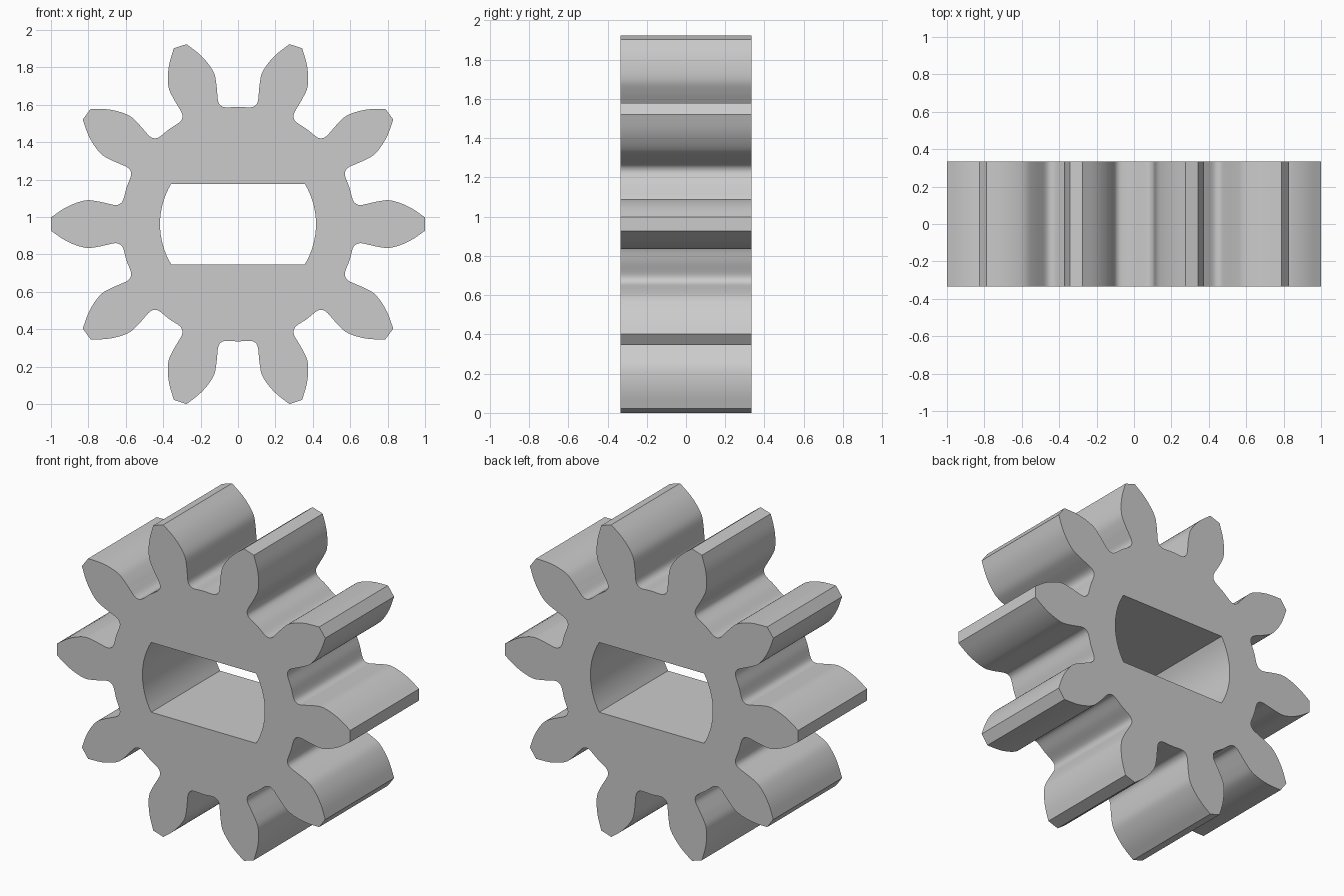
import bpy, bmesh
from math import sin, cos, pi, asin
from mathutils import Vector, Matrix

if "Cube" in bpy.data.objects:
    bpy.data.objects.remove(bpy.data.objects["Cube"])

TEETH, CENTER_Z, HALF_DEPTH = 10, 0.962, 0.335
HOLE_R, HOLE_H = 0.417, 0.215


def smooth_path(pts, steps=4):
    """Catmull-Rom curve through the points."""
    p = [2 * pts[0] - pts[1]] + pts + [2 * pts[-1] - pts[-2]]
    out = []
    for a, b, c, d in zip(p, p[1:], p[2:], p[3:]):
        for i in range(steps):
            t = i / steps
            out.append(0.5 * (2 * b + (c - a) * t + (2 * a - 5 * b + 4 * c - d) * t**2
                              + (3 * b - a - 3 * c + d) * t**3))
    return out + [pts[-1]]


# Gap between two teeth: half profile (sideways, radial), mirrored
half = [Vector(p) for p in (
    (0, 0.627), (0.065, 0.624), (0.092, 0.634), (0.106, 0.657), (0.111, 0.70),
    (0.116, 0.75), (0.128, 0.807), (0.163, 0.862), (0.21, 0.912), (0.275, 0.962))]
gap = smooth_path([Vector((-p.x, p.y)) for p in reversed(half[1:])] + half)

# Gear outline: the gap repeated clockwise, straight edges form the tooth tips
outline = []
for i in range(TEETH):
    turn = Matrix.Rotation(-2 * pi * i / TEETH, 2)
    outline += [turn @ p for p in gap]

# Double-D shaft hole
a = asin(HOLE_H / HOLE_R)
hole = []
for start in (0, pi):
    hole += [Vector((HOLE_R * cos(start + t), HOLE_R * sin(start + t)))
             for t in [-a + 2 * a * k / 16 for k in range(17)]]

# Fill the profile and extrude it along y
bm = bmesh.new()
edges = []
for ring in (outline, hole):
    vs = [bm.verts.new((p.x, -HALF_DEPTH, p.y + CENTER_Z)) for p in ring]
    edges += [bm.edges.new((vs[i - 1], vs[i])) for i in range(len(vs))]
bmesh.ops.triangle_fill(bm, edges=edges, use_beauty=True)
ext = bmesh.ops.extrude_face_region(bm, geom=bm.faces[:], use_keep_orig=True)
moved = [g for g in ext["geom"] if isinstance(g, bmesh.types.BMVert)]
bmesh.ops.translate(bm, verts=moved, vec=(0, 2 * HALF_DEPTH, 0))
bmesh.ops.recalc_face_normals(bm, faces=bm.faces[:])

mesh = bpy.data.meshes.new("spur_gear")
bm.to_mesh(mesh)
bm.free()
gear = bpy.data.objects.new("spur_gear", mesh)
bpy.context.collection.objects.link(gear)
bpy.context.view_layer.objects.active = gear
gear.select_set(True)
bpy.ops.object.shade_smooth_by_angle(angle=pi / 6)
